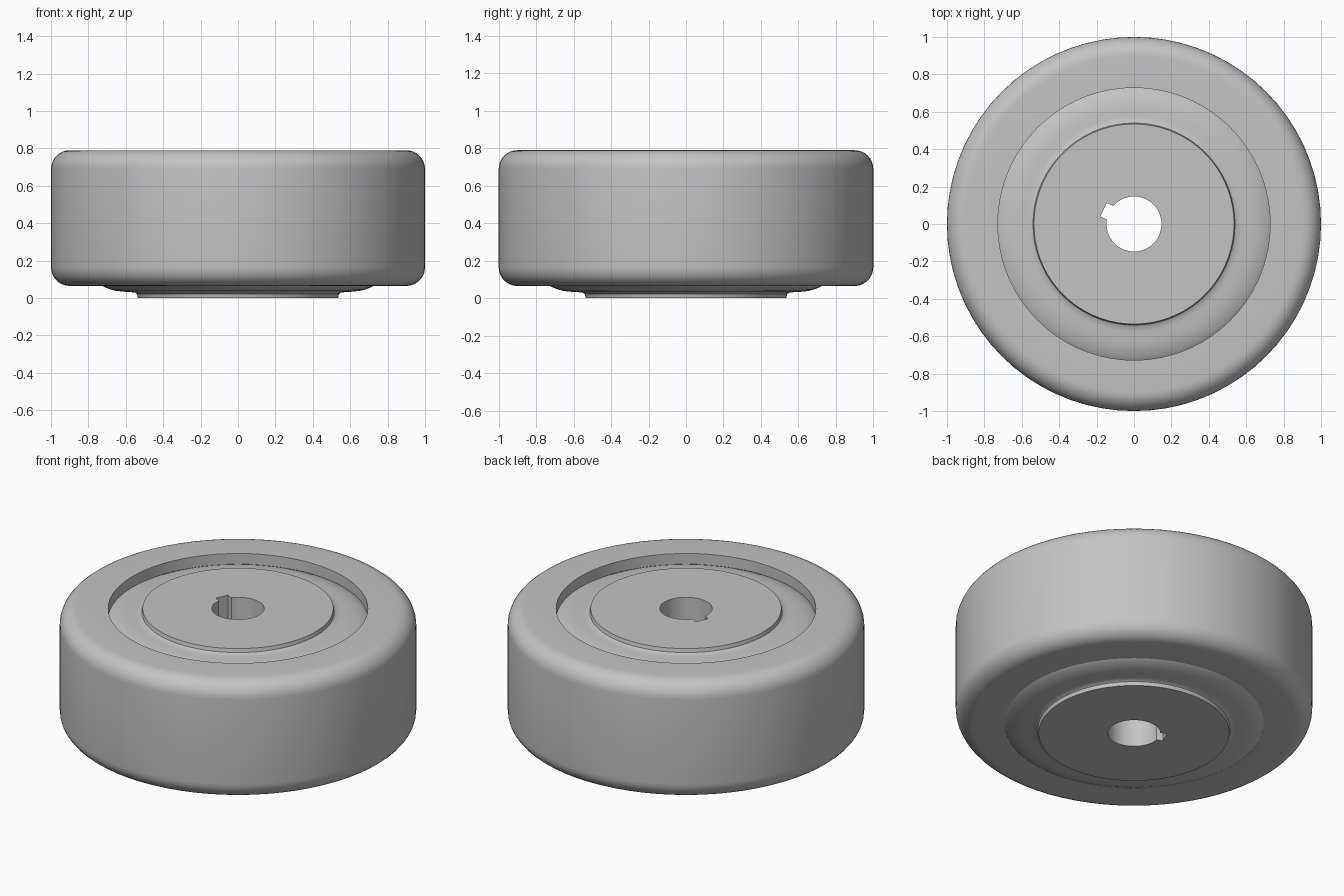
import bpy
import bmesh
from math import sin, cos, pi, radians

SIDES = 72

default = bpy.data.objects.get("Cube")
if default:
    bpy.data.objects.remove(default, do_unlink=True)

grey = bpy.data.materials.new("plain_grey")
grey.use_nodes = True
grey.diffuse_color = (0.55, 0.55, 0.55, 1)
grey.node_tree.nodes["Principled BSDF"].inputs["Base Color"].default_value = grey.diffuse_color


def lathe(name, profile, closed):
    """Revolve (radius, height) points; either a closed ring or a capped solid."""
    bm = bmesh.new()
    rings = [[bm.verts.new((r * cos(2 * pi * i / SIDES), r * sin(2 * pi * i / SIDES), z))
              for i in range(SIDES)] for r, z in profile]
    pairs = list(zip(rings, rings[1:]))
    if closed:
        pairs.append((rings[-1], rings[0]))
    else:
        bm.faces.new(rings[0])
        bm.faces.new(rings[-1])
    for a, b in pairs:
        for i in range(SIDES):
            j = (i + 1) % SIDES
            bm.faces.new((a[i], a[j], b[j], b[i]))
    bmesh.ops.recalc_face_normals(bm, faces=bm.faces)
    mesh = bpy.data.meshes.new(name)
    bm.to_mesh(mesh)
    bm.free()
    mesh.materials.append(grey)
    obj = bpy.data.objects.new(name, mesh)
    bpy.context.collection.objects.link(obj)
    return obj


def activate(obj):
    bpy.ops.object.select_all(action="DESELECT")
    obj.select_set(True)
    bpy.context.view_layer.objects.active = obj


def cut(target, cutter):
    """Subtract the cutter and throw it away."""
    cutter.hide_render = True
    activate(target)
    mod = target.modifiers.new("cut", "BOOLEAN")
    mod.operation = "DIFFERENCE"
    mod.solver = "EXACT"
    mod.object = cutter
    bpy.ops.object.modifier_apply(modifier=mod.name)
    bpy.data.objects.remove(cutter, do_unlink=True)


def corner(r, z, radius, start, steps=8):
    """Quarter-round profile points around a centre."""
    angles = [radians(start + 90 * i / steps) for i in range(steps + 1)]
    return [(r + radius * cos(a), z + radius * sin(a)) for a in angles]


# Tyre: thick ring with rounded outer edges
bottom, top, inner, fillet = 0.065, 0.79, 0.728, 0.1
tyre_profile = [(inner, bottom)]
tyre_profile += corner(1 - fillet, bottom + fillet, fillet, -90)
tyre_profile += corner(1 - fillet, top - fillet, fillet, 0)
tyre_profile += [(inner, top)]
tyre = lathe("tyre", tyre_profile, True)

# Wheel core: raised hub face curving down to the rim, same on both sides
half = [(0.535, 0), (0.54, 0.022), (0.55, 0.029), (0.575, 0.032), (0.61, 0.034),
        (0.65, 0.038), (0.685, 0.047), (0.71, 0.057), (0.728, 0.066), (0.74, 0.076)]
core = lathe("wheel_core", half + [(r, top - z) for r, z in reversed(half)], False)

# Shaft bore with a keyway slot
cut(core, lathe("bore_cutter", [(0.147, -0.2), (0.147, 1)], False))
key_angle = radians(155)
bpy.ops.mesh.primitive_cube_add(size=1, location=(0.12 * cos(key_angle), 0.12 * sin(key_angle), 0.4),
                                rotation=(0, 0, key_angle))
key = bpy.context.object
key.name = "keyway_cutter"
key.scale = (0.12, 0.08, 1.2)
bpy.context.view_layer.update()
cut(core, key)

for part in (tyre, core):
    activate(part)
    bpy.ops.object.shade_smooth_by_angle(angle=radians(30))
